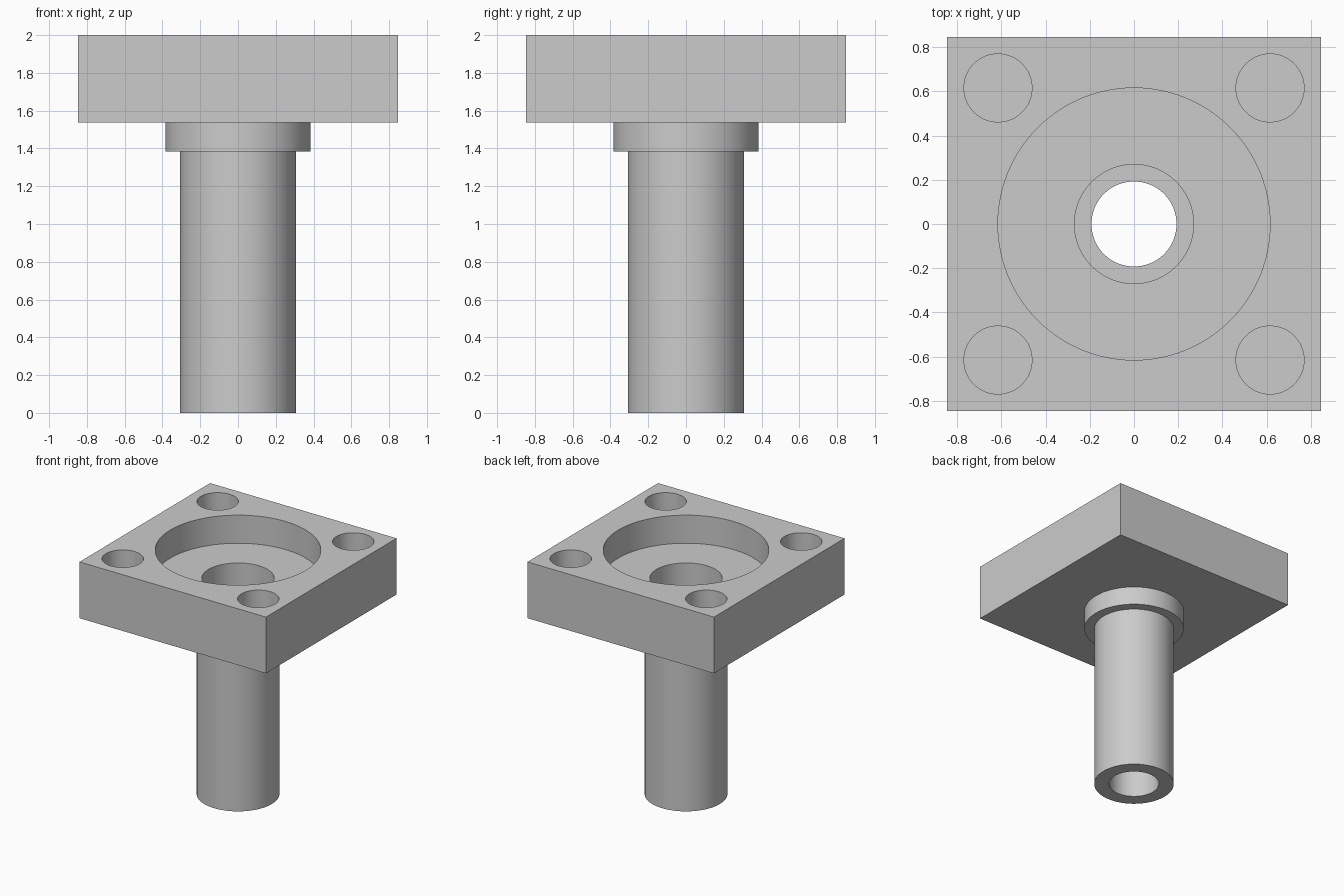
import bpy

U = 1 / 13  # design unit: the part is 26 units tall

cube = bpy.data.objects.get("Cube")
if cube:
    bpy.data.objects.remove(cube, do_unlink=True)

grey = bpy.data.materials.new("plain_grey")
grey.use_nodes = True
colour = (0.6, 0.6, 0.6, 1)
grey.diffuse_color = colour
grey.node_tree.nodes["Principled BSDF"].inputs["Base Color"].default_value = colour


def cylinder(name, radius, bottom, top, x=0, y=0, sides=96):
    bpy.ops.mesh.primitive_cylinder_add(
        vertices=sides, radius=radius * U, depth=(top - bottom) * U,
        location=(x * U, y * U, (bottom + top) / 2 * U))
    ob = bpy.context.object
    ob.name = name
    ob.data.materials.append(grey)
    return ob


def combine(target, tool, operation):
    mod = target.modifiers.new(tool.name, 'BOOLEAN')
    mod.operation = operation
    mod.solver = 'EXACT'
    mod.object = tool
    tool.hide_render = True
    bpy.context.view_layer.objects.active = target
    bpy.ops.object.modifier_apply(modifier=mod.name)
    bpy.data.objects.remove(tool, do_unlink=True)


# Square mounting plate
bpy.ops.mesh.primitive_cube_add(size=1, location=(0, 0, 23 * U))
flange = bpy.context.object
flange.name = "flanged_tube"
flange.scale = (22 * U, 22 * U, 6 * U)
bpy.ops.object.transform_apply(location=True, rotation=False, scale=True)
flange.data.materials.append(grey)

# Collar and tube below the plate
combine(flange, cylinder("collar", 5, 18, 21), 'UNION')
combine(flange, cylinder("tube", 4, 0, 20.5), 'UNION')

# Round recess, stepped bore through the tube, blind corner holes
combine(flange, cylinder("recess_cutter", 8, 23, 27), 'DIFFERENCE')
combine(flange, cylinder("seat_cutter", 3.5, 19, 25), 'DIFFERENCE')
combine(flange, cylinder("bore_cutter", 2.5, -1, 24), 'DIFFERENCE')
for x in (-8, 8):
    for y in (-8, 8):
        combine(flange, cylinder("corner_hole_cutter", 2, 22, 27, x, y, 64), 'DIFFERENCE')

bpy.ops.object.select_all(action='DESELECT')
flange.select_set(True)
bpy.context.view_layer.objects.active = flange
bpy.ops.object.shade_smooth_by_angle()
